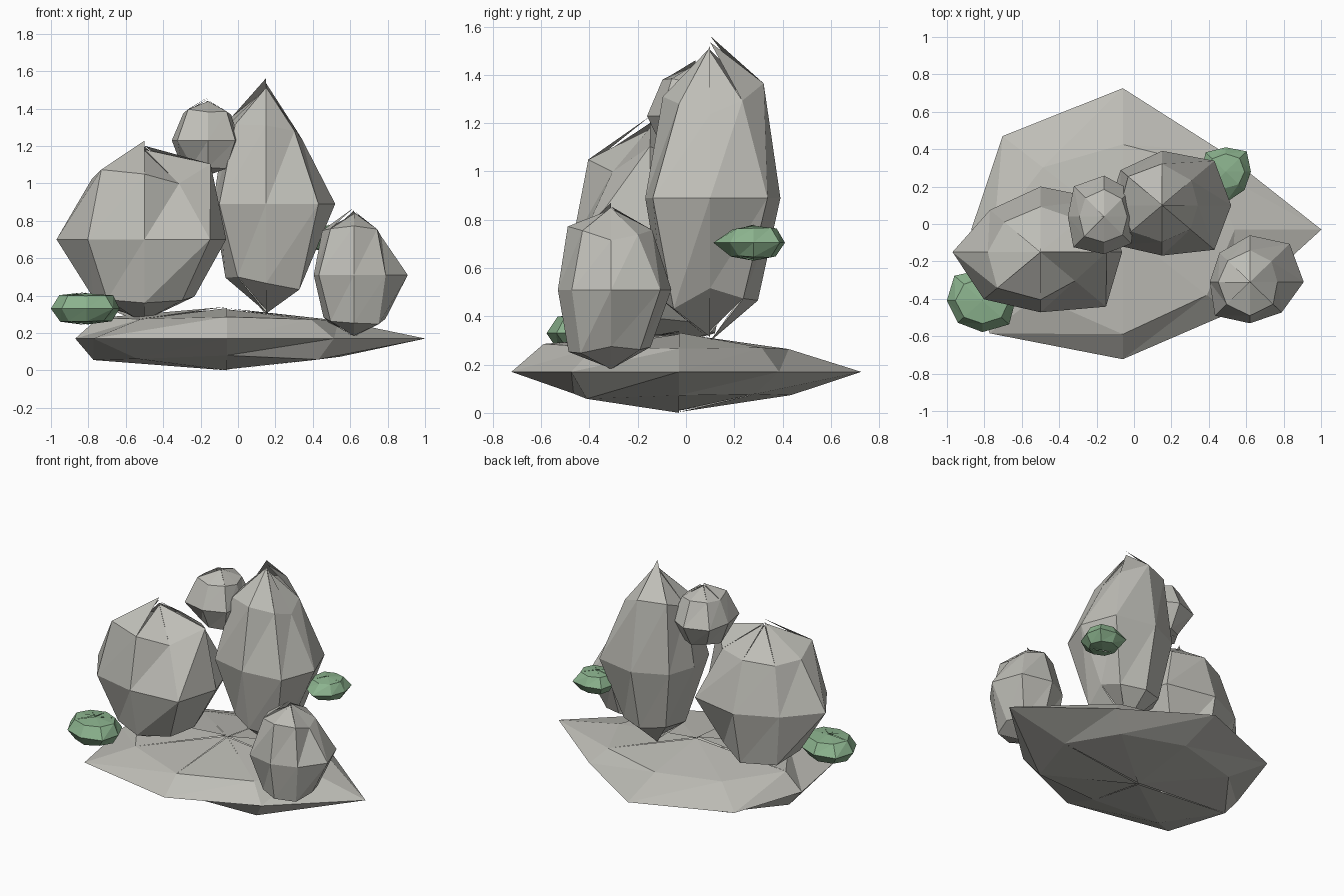
import bpy
import math
import random

SIDES = 8

cube = bpy.data.objects.get("Cube")
if cube:
    bpy.data.objects.remove(cube, do_unlink=True)


def make_material(name, color):
    mat = bpy.data.materials.new(name)
    mat.use_nodes = True
    mat.diffuse_color = color
    bsdf = mat.node_tree.nodes["Principled BSDF"]
    bsdf.inputs["Base Color"].default_value = color
    bsdf.inputs["Roughness"].default_value = 0.9
    return mat


stone = make_material("warm grey stone", (0.52, 0.515, 0.475, 1))
moss = make_material("moss green", (0.26, 0.45, 0.27, 1))


def make_boulder(name, mat, center, radii, upper, middle, lower,
                 spike, root, shard, seed):
    """Faceted ball: three rings of eight points, each pushed in or out by a
    percentage, closed by fans whose tips differ a little in height."""
    rng = random.Random(seed)
    verts, faces = [], []

    def add(theta, phi, percent):
        s = percent / 100
        direction = (math.sin(theta) * math.cos(phi),
                     math.sin(theta) * math.sin(phi),
                     math.cos(theta))
        verts.append([c + r * s * d for c, r, d in zip(center, radii, direction)])
        return len(verts) - 1

    # Rings from top to bottom, starting at +x and turning counterclockwise
    rings = []
    for row, percents in enumerate((upper, middle, lower), start=1):
        rings.append([add(row * math.pi / 4, k * math.tau / SIDES, p)
                      for k, p in enumerate(percents)])

    for k in range(SIDES):
        n = (k + 1) % SIDES
        # Side triangles between neighbouring rings
        for top, low in zip(rings, rings[1:]):
            faces.append((top[k], low[k], top[n]))
            faces.append((low[k], low[n], top[n]))
        # Split fan tips, with one tall shard
        tip = spike if k == shard else spike - rng.uniform(4, 11)
        base = root if k == shard else root - rng.uniform(0, 8)
        faces.append((add(0, 0, tip), rings[0][k], rings[0][n]))
        faces.append((add(math.pi, 0, base), rings[2][n], rings[2][k]))

    mesh = bpy.data.meshes.new(name)
    mesh.from_pydata(verts, [], faces)
    mesh.materials.append(mat)
    mesh.update()
    obj = bpy.data.objects.new(name, mesh)
    bpy.context.collection.objects.link(obj)
    return obj


# Wide flat slab that carries everything
make_boulder("base_slab", stone, (-0.06, -0.03, 0.17), (0.9, 0.7, 0.145),
             upper=(94, 98, 92, 95, 108, 102, 113, 100),
             middle=(118, 84, 108, 101, 90, 112, 99, 90),
             lower=(95, 90, 94, 100, 112, 106, 88, 109),
             spike=117, root=117, shard=4, seed=1)

# Tall central boulder
make_boulder("tall_boulder", stone, (0.15, 0.10, 0.89), (0.33, 0.28, 0.6),
             upper=(82, 95, 112, 110, 95, 100, 99, 92),
             middle=(112, 120, 104, 95, 86, 107, 96, 120),
             lower=(88, 98, 100, 95, 93, 92, 100, 108),
             spike=112, root=99, shard=2, seed=2)

# Broad boulder on the viewer's left
make_boulder("broad_boulder", stone, (-0.5, -0.15, 0.70), (0.42, 0.35, 0.48),
             upper=(119, 98, 98, 92, 95, 110, 103, 88),
             middle=(104, 114, 100, 91, 112, 102, 92, 118),
             lower=(90, 95, 109, 106, 92, 95, 100, 96),
             spike=110, root=94, shard=5, seed=3)

# Small boulder at the front corner
make_boulder("small_boulder", stone, (0.62, -0.31, 0.51), (0.25, 0.24, 0.35),
             upper=(83, 92, 100, 95, 96, 100, 106, 99),
             middle=(115, 120, 104, 92, 86, 106, 92, 96),
             lower=(95, 100, 96, 104, 92, 100, 104, 106),
             spike=103, root=95, shard=4, seed=4)

# Round stone perched between the two largest boulders
make_boulder("perched_stone", stone, (-0.16, 0.04, 1.23), (0.19, 0.19, 0.21),
             upper=(92, 100, 108, 105, 98, 112, 102, 104),
             middle=(86, 106, 115, 120, 102, 122, 106, 108),
             lower=(92, 96, 100, 95, 102, 92, 98, 102),
             spike=110, root=90, shard=4, seed=5)

# Flattened moss clumps
make_boulder("front_moss", moss, (-0.81, -0.41, 0.33), (0.18, 0.16, 0.09),
             upper=(112, 104, 108, 110, 114, 110, 108, 112),
             middle=(98, 100, 104, 118, 106, 104, 105, 112),
             lower=(106, 98, 102, 106, 110, 106, 108, 102),
             spike=98, root=98, shard=4, seed=6)
make_boulder("rear_moss", moss, (0.49, 0.28, 0.705), (0.135, 0.13, 0.08),
             upper=(106, 110, 104, 106, 96, 100, 96, 104),
             middle=(100, 118, 100, 112, 96, 104, 128, 106),
             lower=(104, 108, 100, 104, 98, 100, 102, 96),
             spike=94, root=94, shard=4, seed=7)
